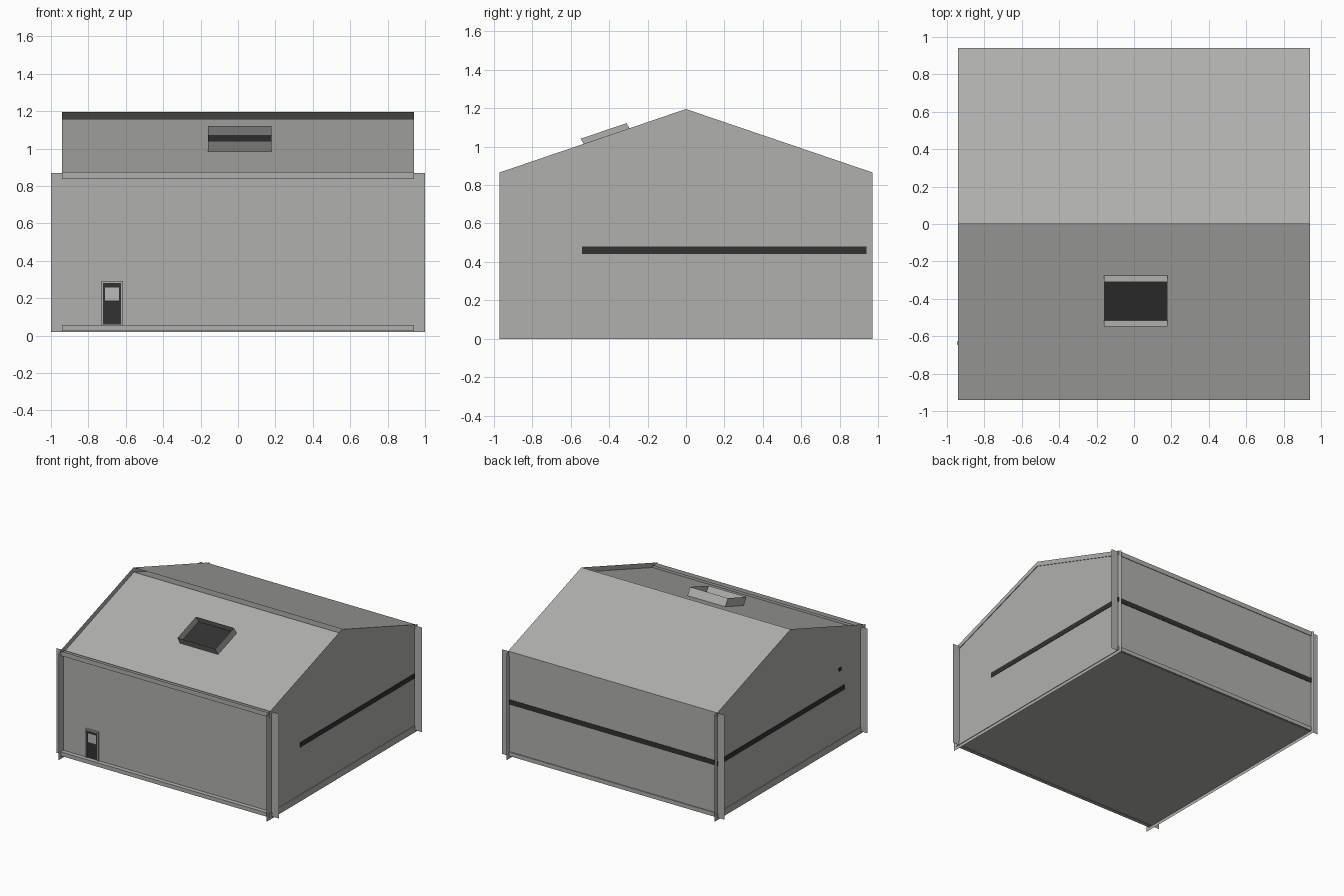
import bpy
from mathutils import Vector

if "Cube" in bpy.data.objects:
    bpy.data.objects.remove(bpy.data.objects["Cube"])


def material(name, r, g, b):
    m = bpy.data.materials.new(name)
    m.diffuse_color = (r, g, b, 1)
    m.use_nodes = True
    m.node_tree.nodes["Principled BSDF"].inputs["Base Color"].default_value = m.diffuse_color
    return m


GREY = material("warm grey", 0.435, 0.435, 0.428)
DARK = material("charcoal", 0.032, 0.032, 0.032)
LIGHT = material("pale grey", 0.48, 0.49, 0.49)

W = 0.94                    # roof and floor half width
WALL_X = 0.935              # side walls
FRONT_Y, BACK_Y = -0.905, 0.932
RIDGE, EAVE, FIN = 1.195, 0.865, 0.97
SLOPE = (RIDGE - EAVE) / FIN
DROP = 0.037                # recess of the inner roof sheet


def sheet(name, faces, mat):
    """Thin sheet object made from a list of polygons."""
    verts, polys = [], []
    for f in faces:
        polys.append(list(range(len(verts), len(verts) + len(f))))
        verts += [Vector(p) for p in f]
    me = bpy.data.meshes.new(name)
    me.from_pydata(verts, [], polys)
    me.materials.append(mat)
    ob = bpy.data.objects.new(name, me)
    bpy.context.collection.objects.link(ob)
    return ob


def upright(name, x0, x1, z0, z1, y, mat):
    pts = [(x0, y, z0), (x1, y, z0), (x1, y, z1), (x0, y, z1)]
    return sheet(name, [pts if y < 0 else pts[::-1]], mat)


def plate(name, lo, hi, mat):
    """Box between two corners."""
    bpy.ops.mesh.primitive_cube_add(size=1)
    ob = bpy.context.object
    ob.name = name
    ob.location = [(a + b) / 2 for a, b in zip(lo, hi)]
    ob.scale = [b - a for a, b in zip(lo, hi)]
    ob.data.materials.append(mat)
    return ob


def roof_z(y, drop=0.0):
    return RIDGE - drop - SLOPE * abs(y)


# Interlocking wall panels whose ends run past the corners
upright("front_wall", -1, 1, 0.02, 0.87, FRONT_Y, GREY)
upright("back_wall", -1, 1, 0.02, 0.87, BACK_Y, GREY)
for side, label in ((-1, "left"), (1, "right")):
    x = side * WALL_X
    gable = [(x, -FIN, 0), (x, FIN, 0), (x, FIN, EAVE), (x, 0, RIDGE), (x, -FIN, EAVE)]
    sheet(label + "_gable_wall", [gable if side > 0 else gable[::-1]], GREY)

# Floor slab
plate("floor", (-W, -0.94, 0.025), (W, 0.94, 0.057), GREY)


# Roof: recessed inner sheets with edge boards, plus an outer sheet at the back
def roof_sheet(name, s, drop):
    y = s * 0.94
    pts = [(-W, y, roof_z(y, drop)), (W, y, roof_z(y, drop)),
           (W, 0, roof_z(0, drop)), (-W, 0, roof_z(0, drop))]
    sheet(name, [pts if s < 0 else pts[::-1]], GREY)


roof_sheet("front_roof", -1, DROP)
roof_sheet("back_inner_roof", 1, DROP)
roof_sheet("back_outer_roof", 1, 0)
for s, label in ((-1, "front"), (1, "back")):
    y = s * 0.94
    upright(label + "_eave_board", -W, W, roof_z(y, DROP), roof_z(y), y, GREY)
    sheet(label + "_gable_boards",
          [[(x, y, roof_z(y, DROP)), (x, 0, RIDGE - DROP), (x, 0, RIDGE), (x, y, roof_z(y))]
           for x in (-W, W)], GREY)

# Skylight: four sides leaning with the slope, dark pane on the roof
x0, x1 = -0.16, 0.18
y0, y1 = -0.513, -0.275
up = Vector((0, -0.035, 0.057))
base = [Vector((x, y, roof_z(y, DROP))) for x, y in ((x0, y0), (x1, y0), (x1, y1), (x0, y1))]
sheet("skylight_frame",
      [[base[i], base[(i + 1) % 4], base[(i + 1) % 4] + up, base[i] + up] for i in range(4)], GREY)
sheet("skylight_pane", [[p + up * 0.08 for p in base]], DARK)

# Door with window, inside a slim raised frame
F = FRONT_Y
for label, a, b, c, d in (("left", -0.731, -0.723, 0.057, 0.292),
                          ("right", -0.626, -0.616, 0.057, 0.292),
                          ("top", -0.723, -0.626, 0.282, 0.292)):
    plate("door_frame_" + label, (a, F - 0.012, c), (b, F, d), GREY)
upright("door", -0.723, -0.626, 0.06, 0.282, F - 0.004, DARK)
upright("door_window", -0.712, -0.637, 0.187, 0.258, F - 0.007, LIGHT)

# Dark slot windows wrapping the sides and back
T = 0.003
plate("right_window_band", (WALL_X - T, -0.54, 0.44), (WALL_X + T, 0.94, 0.48), DARK)
plate("left_window_band", (-WALL_X - T, -0.70, 0.44), (-WALL_X + T, 0.94, 0.48), DARK)
plate("back_window_band", (-W, BACK_Y - T, 0.44), (W, BACK_Y + T, 0.48), DARK)

# Small vent on the left wall
plate("left_vent", (-0.944, -0.648, 0.615), (-0.932, -0.625, 0.64), DARK)
